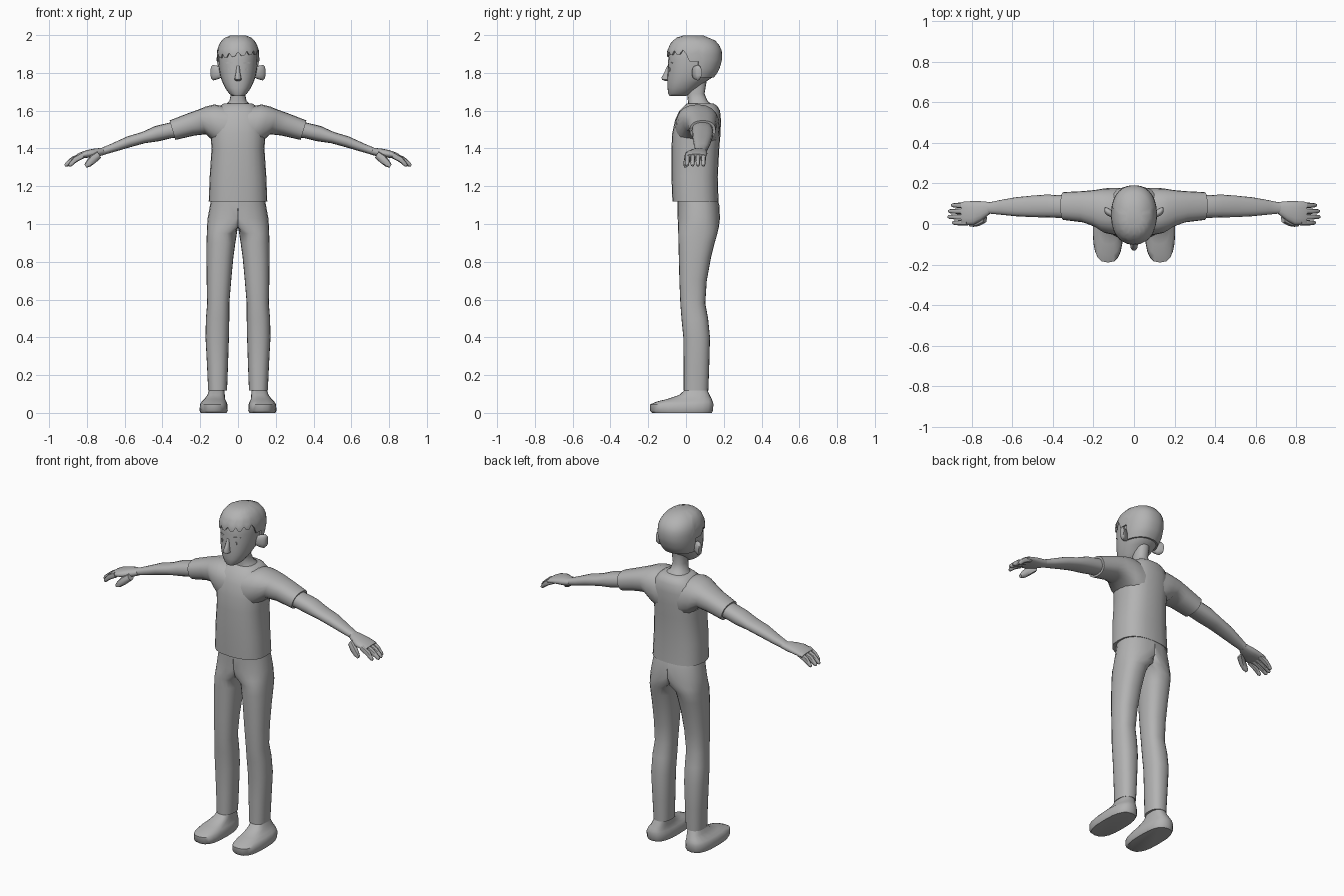
import bpy, math
from mathutils import Vector

grey = bpy.data.materials.new("plain grey")
grey.diffuse_color = (0.45, 0.45, 0.45, 1)


def make(name, verts, faces, mirror=False, angle=50):
    me = bpy.data.meshes.new(name)
    me.from_pydata(verts, [], faces)
    me.materials.append(grey)
    ob = bpy.data.objects.new(name, me)
    bpy.context.collection.objects.link(ob)
    bpy.ops.object.select_all(action='DESELECT')
    ob.select_set(True)
    bpy.context.view_layer.objects.active = ob
    bpy.ops.object.mode_set(mode='EDIT')
    bpy.ops.mesh.select_all(action='SELECT')
    bpy.ops.mesh.remove_doubles(threshold=0.0002)
    bpy.ops.mesh.normals_make_consistent(inside=False)
    bpy.ops.object.mode_set(mode='OBJECT')
    bpy.ops.object.shade_smooth_by_angle(angle=math.radians(angle))
    if mirror:
        ob.modifiers.new("mirror", 'MIRROR').use_clip = True
    return ob


def skin(rows, caps=True):
    """Join equal rings of points into a tube."""
    n = len(rows[0])
    verts = [p for r in rows for p in r]
    faces = [(i * n + j, i * n + (j + 1) % n, (i + 1) * n + (j + 1) % n, (i + 1) * n + j)
             for i in range(len(rows) - 1) for j in range(n)]
    if caps:
        faces += [tuple(range(n)), tuple(range(len(verts) - n, len(verts)))]
    return verts, faces


def sgnpow(v, p):
    return math.copysign(abs(v) ** p, v)


def loft(name, rings, axis='z', n=20, power=0.85, mirror=False, shear=0.0, clamp=False, caps=True):
    """Rings are (position, a0, a1, y0, y1); a is x on a z loft and z on an x loft."""
    rows = []
    for p, a0, a1, y0, y1 in rings:
        row = []
        for k in range(n):
            t = 2 * math.pi * k / n
            da = (a1 - a0) / 2 * sgnpow(math.cos(t), power)
            a = (a0 + a1) / 2 + da
            y = (y0 + y1) / 2 + (y1 - y0) / 2 * sgnpow(math.sin(t), power)
            if axis == 'z':
                row.append((max(a, 0) if clamp else a, y, p))
            else:
                row.append((p + shear * da, y, a))
        rows.append(row)
    return make(name, *skin(rows, caps), mirror=mirror)


# Shirt body and sleeves
loft("shirt_body", [(1.12, -.155, .155, -.072, .172), (1.25, -.150, .150, -.077, .168),
                    (1.40, -.140, .140, -.077, .176), (1.48, -.146, .146, -.073, .183),
                    (1.55, -.145, .145, -.058, .185), (1.60, -.122, .122, -.035, .180),
                    (1.625, -.095, .095, -.010, .165), (1.638, -.075, .075, .005, .145)], n=24, power=.8)
loft("sleeve", [(.02, 1.38, 1.62, -.06, .175), (.09, 1.39, 1.633, -.055, .178),
                (.14, 1.42, 1.622, -.045, .176), (.19, 1.475, 1.606, -.015, .168),
                (.25, 1.468, 1.585, .008, .162), (.347, 1.445, 1.548, .02, .157),
                (.346, 1.455, 1.54, .03, .147)], 'x', mirror=True, shear=.3)

# Arms, palms, fingers and thumbs
loft("arm", [(.30, 1.458, 1.55, .032, .142), (.36, 1.455, 1.535, .03, .142),
             (.43, 1.438, 1.518, .032, .145), (.50, 1.428, 1.487, .034, .14),
             (.58, 1.406, 1.463, .038, .132), (.66, 1.382, 1.427, .046, .118),
             (.72, 1.365, 1.402, .052, .105), (.75, 1.358, 1.396, .045, .108)], 'x', 16, mirror=True, shear=.25)
loft("palm", [(.71, 1.367, 1.403, .05, .108), (.75, 1.356, 1.4, .018, .112),
              (.79, 1.352, 1.392, -.004, .113), (.83, 1.348, 1.38, -.004, .111),
              (.85, 1.346, 1.37, .0, .108)], 'x', 16, mirror=True, shear=.3)
for i, (y, tip) in enumerate([(.007, .895), (.036, .917), (.064, .915), (.093, .90)]):
    mid = (.83 + tip) / 2
    loft("finger_%d" % (i + 1), [(.82, 1.35, 1.379, y - .014, y + .014),
                                 (mid, 1.327, 1.355, y - .014, y + .012),
                                 (tip - .008, 1.305, 1.325, y - .011, y + .009),
                                 (tip, 1.304, 1.314, y - .006, y + .005)], 'x', 8, mirror=True, shear=.5)
loft("thumb", [(.735, 1.35, 1.385, .005, .05), (.765, 1.325, 1.365, -.010, .025),
               (.79, 1.305, 1.338, -.014, .014), (.808, 1.298, 1.315, -.012, .006)],
     'x', 8, mirror=True, shear=.6)

# Trousers
loft("trousers", [(.118, .058, .158, -.012, .118), (.25, .053, .164, -.012, .123),
                  (.40, .048, .172, -.014, .127), (.50, .046, .170, -.024, .117),
                  (.58, .046, .163, -.030, .102), (.70, .036, .166, -.035, .110),
                  (.82, .025, .167, -.038, .132), (.90, .014, .167, -.040, .152),
                  (.95, .006, .165, -.041, .166), (.985, -.06, .164, -.042, .174),
                  (1.03, -.150, .161, -.044, .180), (1.10, -.148, .148, -.046, .176),
                  (1.14, -.140, .140, -.046, .165)], n=24, power=.85, mirror=True, clamp=True)

# Shoes
loft("shoe", [(.0, .06, .198, -.178, .136), (.012, .054, .203, -.19, .143),
              (.045, .056, .202, -.19, .145), (.06, .062, .192, -.155, .142),
              (.073, .068, .178, -.10, .136), (.095, .07, .162, -.035, .125),
              (.13, .072, .15, .002, .110)], n=20, power=.75, mirror=True)

# Neck
loft("neck", [(1.60, -.085, .085, .0, .15), (1.632, -.068, .068, .01, .14), (1.65, -.046, .046, .01, .115),
              (1.69, -.037, .037, .006, .098), (1.76, -.04, .04, .0, .11)], n=16)

# Head
HEAD = [(1.678, .030, -.088, .0), (1.69, .047, -.094, .025), (1.72, .068, -.098, .062),
        (1.75, .082, -.099, .10), (1.78, .093, -.099, .146), (1.82, .101, -.097, .168),
        (1.87, .104, -.094, .182), (1.92, .102, -.090, .180), (1.955, .088, -.072, .162),
        (1.98, .062, -.040, .125), (1.99, .03, .0, .08)]
loft("head", [(z, -w, w, a, b) for z, w, a, b in HEAD], n=24, power=.88)


def head_point(z, t, grow):
    """Point on the head at a height and angle, pushed outward."""
    z0 = min(max(z, HEAD[0][0]), HEAD[-1][0])
    for r, s in zip(HEAD, HEAD[1:]):
        if z0 <= s[0]:
            f = (z0 - r[0]) / (s[0] - r[0])
            w, a, b = (r[i] + f * (s[i] - r[i]) for i in (1, 2, 3))
            break
    x = (w + grow) * sgnpow(math.cos(t), .88)
    y = (a + b) / 2 + ((b - a) / 2 + grow) * sgnpow(math.sin(t), .88)
    return Vector((x, y, z + grow * max(0, (z - 1.93) / .06)))


# Hair cap with a jagged fringe, dropping behind the ears to the nape
N = 48
rows = [[] for _ in range(11)]
for k in range(N):
    t = 2 * math.pi * k / N
    s = math.sin(t)
    if s < -.25:
        low = 1.888 + (.022 if k % 3 == 0 else 0) + .012 * math.cos(t)
    elif s < .15:
        low = 1.86
    else:
        low = 1.775
    rows[0].append(head_point(low, t, -.002))
    for i in range(10):
        f = i / 9
        rows[i + 1].append(head_point(low + (1.99 - low) * f, t, .009))
make("hair", *skin(rows))

# Ears
loft("ear", [(.085, 1.775, 1.825, .03, .06), (.112, 1.765, 1.838, .032, .07),
             (.132, 1.760, 1.842, .042, .082), (.143, 1.772, 1.832, .052, .084),
             (.145, 1.785, 1.82, .058, .078)], 'x', 14, mirror=True)

# Nose
loft("nose", [(1.757, -.010, .010, -.112, -.08), (1.764, -.019, .019, -.128, -.08),
              (1.775, -.017, .017, -.131, -.08), (1.80, -.012, .012, -.117, -.08),
              (1.84, -.007, .007, -.098, -.08)], n=10)

# Eyes and eyebrows as thin patches following the face


def patch(name, cx, cz, rx, rz, n=12):
    verts = []
    for grow in (-.004, .003):
        for k in range(n):
            a = 2 * math.pi * k / n
            x, z = cx + rx * math.cos(a), cz + rz * math.sin(a)
            y = min((head_point(z, math.pi * (1 + j / 60), grow) for j in range(61)),
                    key=lambda p: abs(p.x - x)).y
            verts.append((x, y, z))
    make(name, *skin([verts[:n], verts[n:]]), mirror=True)


patch("eye", .045, 1.818, .007, .011)
patch("eyebrow", .047, 1.853, .020, .004)
